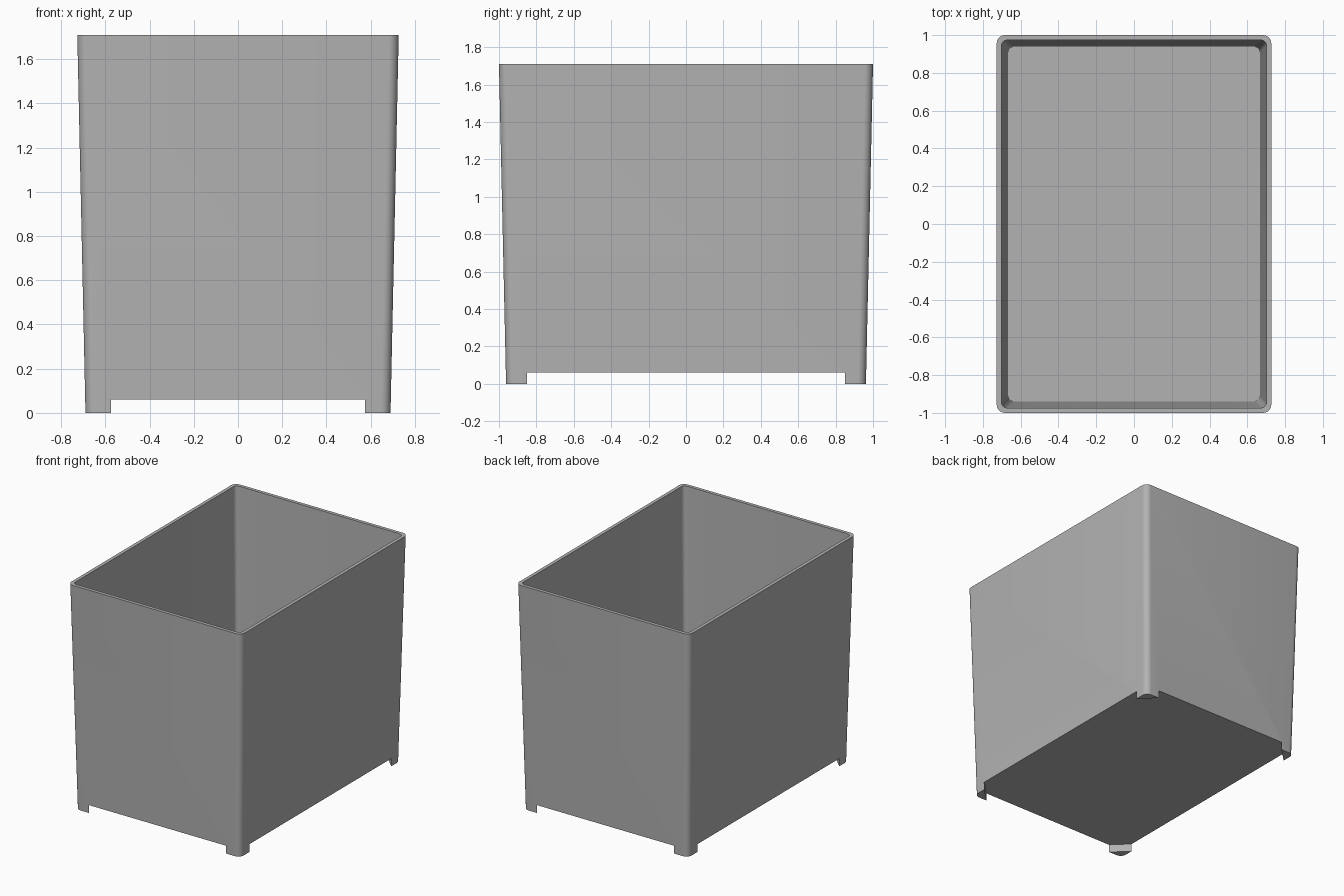
import bpy, bmesh, math

if "Cube" in bpy.data.objects:
    bpy.data.objects.remove(bpy.data.objects["Cube"])

H = 1.71            # rim height
UNDER = 0.06        # underside of the floor


def rounded_ring(bm, hx, hy, r, z, steps=8):
    """Rounded rectangle of vertices, counter-clockwise."""
    ring = []
    for q, (sx, sy) in enumerate([(1, 1), (-1, 1), (-1, -1), (1, -1)]):
        for i in range(steps + 1):
            a = math.pi / 2 * (q + i / steps)
            ring.append(bm.verts.new((sx * (hx - r) + r * math.cos(a),
                                      sy * (hy - r) + r * math.sin(a), z)))
    return ring


def bridge(bm, a, b):
    for i in range(len(a)):
        j = (i + 1) % len(a)
        bm.faces.new((a[i], a[j], b[j], b[i]))


def make_object(name, bm):
    bmesh.ops.recalc_face_normals(bm, faces=bm.faces)
    mesh = bpy.data.meshes.new(name)
    bm.to_mesh(mesh)
    bm.free()
    obj = bpy.data.objects.new(name, mesh)
    bpy.context.collection.objects.link(obj)
    return obj


# Tapered bin: outer wall, rim, inner wall and floor
bm = bmesh.new()
rings = [rounded_ring(bm, 0.69, 0.962, 0.045, 0),
         rounded_ring(bm, 0.727, 1.0, 0.045, H),
         rounded_ring(bm, 0.701, 0.974, 0.03, H),
         rounded_ring(bm, 0.667, 0.94, 0.035, UNDER + 0.03)]
for lower, upper in zip(rings, rings[1:]):
    bridge(bm, lower, upper)
bm.faces.new(rings[0][::-1])
bm.faces.new(rings[-1])
body = make_object("bin", bm)

# Cutter that clears the underside and leaves four corner feet
bm = bmesh.new()
corner = [(1.2, 0.85), (0.69, 0.85), (0.575, 0.962), (0.575, 1.2)]
plan = []
for sx, sy in [(1, 1), (-1, 1), (-1, -1), (1, -1)]:
    pts = corner if sx * sy > 0 else corner[::-1]
    plan += [(sx * x, sy * y) for x, y in pts]
low = [bm.verts.new((x, y, -0.1)) for x, y in plan]
high = [bm.verts.new((x, y, UNDER)) for x, y in plan]
bridge(bm, low, high)
bm.faces.new(low[::-1])
bm.faces.new(high)
cutter = make_object("foot_cutter", bm)
cutter.hide_render = True

cut = body.modifiers.new("feet", 'BOOLEAN')
cut.operation = 'DIFFERENCE'
cut.solver = 'EXACT'
cut.object = cutter
bpy.context.view_layer.objects.active = body
body.select_set(True)
bpy.ops.object.modifier_apply(modifier=cut.name)
bpy.data.objects.remove(cutter)

# Single grey plastic, rounded corners smooth
grey = bpy.data.materials.new("grey_plastic")
grey.diffuse_color = (0.45, 0.45, 0.45, 1)
grey.use_nodes = True
grey.node_tree.nodes["Principled BSDF"].inputs["Base Color"].default_value = grey.diffuse_color
body.data.materials.clear()
body.data.materials.append(grey)
bpy.ops.object.shade_smooth_by_angle(angle=math.radians(30))
